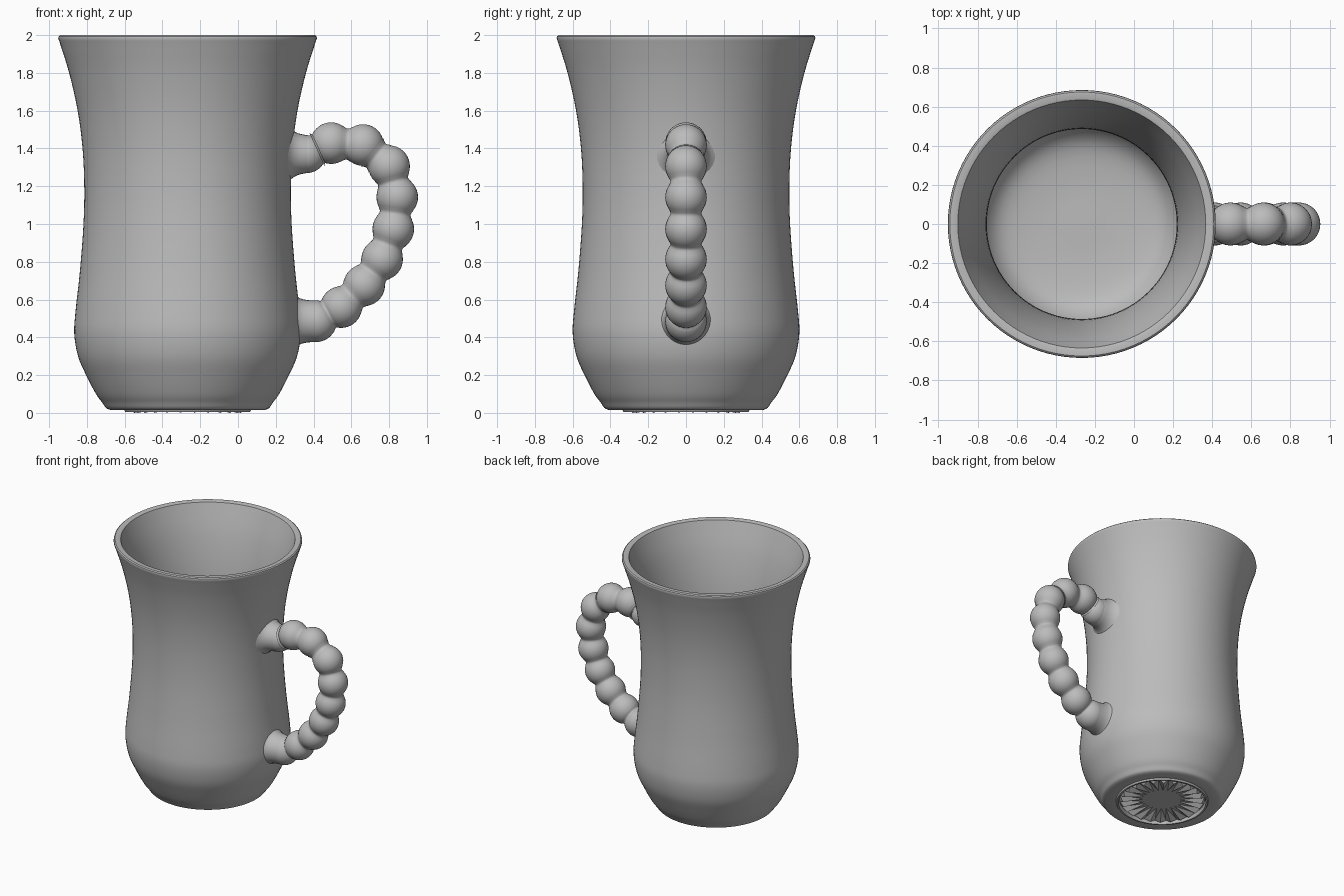
import bpy
import bmesh
import math
from mathutils import Vector, Matrix

cube = bpy.data.objects.get("Cube")
if cube:
    bpy.data.objects.remove(cube)

# One glaze colour for the whole mug
glaze = bpy.data.materials.new("grey glaze")
glaze.use_nodes = True
GREY = (0.5, 0.5, 0.5, 1)
glaze.diffuse_color = GREY
glaze.node_tree.nodes["Principled BSDF"].inputs["Base Color"].default_value = GREY

CUP_X = -0.267
BEAD_R = 0.11


def finish(bm, name, matrix, angle=35):
    """Turn a bmesh into a smooth shaded object."""
    bmesh.ops.remove_doubles(bm, verts=bm.verts, dist=1e-5)
    bmesh.ops.recalc_face_normals(bm, faces=bm.faces)
    mesh = bpy.data.meshes.new(name)
    bm.to_mesh(mesh)
    bm.free()
    mesh.materials.append(glaze)
    obj = bpy.data.objects.new(name, mesh)
    bpy.context.collection.objects.link(obj)
    obj.matrix_world = matrix
    bpy.ops.object.select_all(action="DESELECT")
    obj.select_set(True)
    bpy.context.view_layer.objects.active = obj
    bpy.ops.object.shade_smooth_by_angle(angle=math.radians(angle))
    return obj


def smooth_curve(points, steps=4):
    """Catmull-Rom curve through (radius, height) points."""
    pts = [Vector(p) for p in points]
    pts = [2 * pts[0] - pts[1]] + pts + [2 * pts[-1] - pts[-2]]
    out = []
    for a, b, c, d in zip(pts, pts[1:], pts[2:], pts[3:]):
        for i in range(steps):
            t = i / steps
            out.append(0.5 * (2 * b + (c - a) * t + (2 * a - 5 * b + 4 * c - d) * t**2
                              + (3 * b - a - 3 * c + d) * t**3))
    return out + [pts[-2]]


def lathe(name, profile, matrix, sides=96):
    """Spin a (radius, height) profile about z."""
    bm = bmesh.new()
    verts = [bm.verts.new((max(r, 0), 0, z)) for r, z in profile]
    edges = [bm.edges.new(pair) for pair in zip(verts, verts[1:])]
    bmesh.ops.spin(bm, geom=verts + edges, cent=(0, 0, 0), axis=(0, 0, 1),
                   angle=math.tau, steps=sides, use_merge=True)
    return finish(bm, name, matrix)


# Cup: recessed foot, waisted outer wall, rounded rim, inner wall and floor
foot = [(0.31, 0.03), (0.318, 0.004), (0.33, 0.004), (0.336, 0.016), (0.41, 0.016)]
outer = smooth_curve([(0.41, 0.016), (0.432, 0.026), (0.452, 0.055), (0.485, 0.1),
                      (0.537, 0.2), (0.58, 0.3), (0.6, 0.42), (0.593, 0.54),
                      (0.57, 0.75), (0.551, 1.0), (0.547, 1.2), (0.556, 1.4),
                      (0.582, 1.6), (0.627, 1.8), (0.68, 1.97)])
rim = [(0.685, 1.983), (0.683, 1.993), (0.675, 2.0), (0.645, 2.0), (0.634, 1.996)]
inner = smooth_curve([(0.63, 1.985), (0.568, 1.8), (0.522, 1.6), (0.495, 1.4),
                      (0.486, 1.2), (0.49, 1.0), (0.51, 0.75), (0.535, 0.52),
                      (0.54, 0.4), (0.522, 0.3), (0.47, 0.19), (0.38, 0.125),
                      (0.2, 0.1), (0, 0.1)])
cup_place = Matrix.Translation((CUP_X, 0, 0))
lathe("cup", foot + outer + rim + inner, cup_place)

# Sunburst relief under the foot: ridges rise towards the outside
PETALS = 24
bm = bmesh.new()
rings = []
for radius, ridge in ((0.13, 0.03), (0.285, 0.0), (0.31, 0.03)):
    ring = []
    for i in range(PETALS * 2):
        a = math.tau * i / (PETALS * 2)
        z = ridge if i % 2 else 0.03
        ring.append(bm.verts.new((radius * math.cos(a), radius * math.sin(a), z)))
    rings.append(ring)
bm.faces.new(rings[0])
for low, high in zip(rings, rings[1:]):
    for i in range(PETALS * 2):
        j = (i + 1) % (PETALS * 2)
        # Split along the ridge so each facet stays flat
        if i % 2:
            bm.faces.new((low[i], high[i], high[j]))
            bm.faces.new((low[i], high[j], low[j]))
        else:
            bm.faces.new((low[i], high[i], low[j]))
            bm.faces.new((low[j], high[i], high[j]))
relief = finish(bm, "foot_sunburst", cup_place, 10)
# Face downwards
if relief.data.polygons[0].normal.z > 0:
    relief.data.flip_normals()

# Handle: a chain of beads from the upper joint to the lower joint
beads = [(0.365, 1.37), (0.493, 1.428), (0.662, 1.418), (0.8, 1.306), (0.843, 1.142),
         (0.822, 0.973), (0.763, 0.813), (0.668, 0.676), (0.546, 0.56), (0.413, 0.485)]
bead_points = [Vector((x, 0, z)) for x, z in beads]
for n, point in enumerate(bead_points):
    bm = bmesh.new()
    bmesh.ops.create_uvsphere(bm, u_segments=32, v_segments=20,
                              radius=BEAD_R if n else 0.1)
    finish(bm, f"handle_bead_{n + 1}", Matrix.Translation(point))

# Soft necks filling the creases between beads
for n, (a, b) in enumerate(zip(bead_points, bead_points[1:])):
    along = b - a
    turn = along.to_track_quat("Z", "Y").to_matrix().to_4x4()
    half = min(along.length / 2, 0.085) - 0.058
    neck = smooth_curve([(0.094, -half), (0.082, 0), (0.094, half)])
    lathe(f"handle_neck_{n + 1}", neck, Matrix.Translation((a + b) / 2) @ turn, 32)

# Flared collars where the handle meets the wall
to_x = Matrix.Rotation(math.pi / 2, 4, "Y")
upper = smooth_curve([(0.165, 0), (0.13, 0.03), (0.11, 0.065), (0.1, 0.11)])
lower = smooth_curve([(0.155, 0), (0.125, 0.035), (0.113, 0.075), (0.109, 0.125)])
lathe("upper_collar", upper, Matrix.Translation((0.255, 0, 1.37)) @ to_x, 32)
lathe("lower_collar", lower, Matrix.Translation((0.288, 0, 0.485)) @ to_x, 32)
